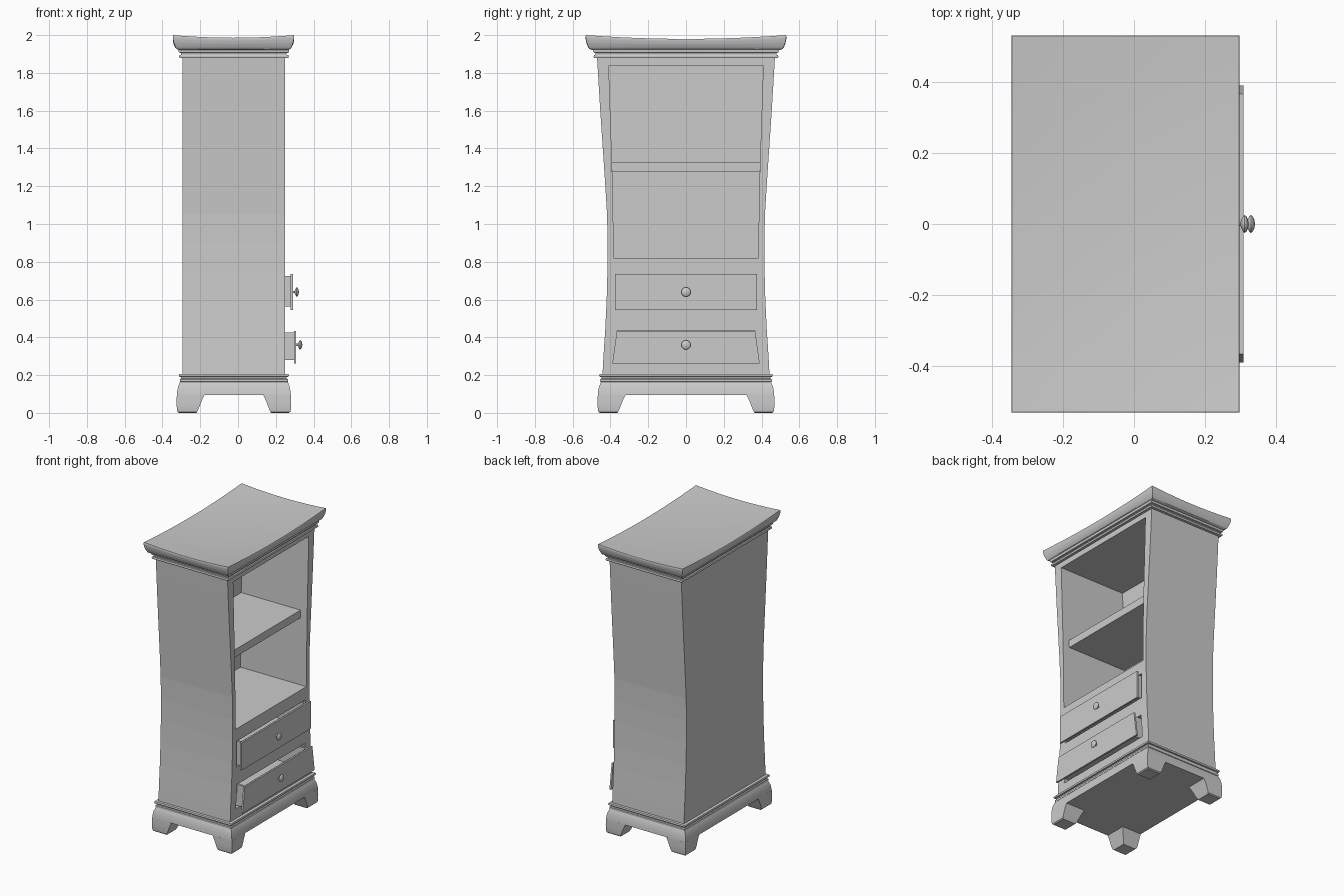
import bpy, bmesh, math
from mathutils import Vector, Matrix

if "Cube" in bpy.data.objects:
    bpy.data.objects.remove(bpy.data.objects["Cube"])

CX = -0.022            # centre of the carcass in x
HX = 0.272             # half depth of the carcass


def finish(bm, name, smooth=True):
    bmesh.ops.recalc_face_normals(bm, faces=bm.faces)
    me = bpy.data.meshes.new(name)
    bm.to_mesh(me)
    bm.free()
    ob = bpy.data.objects.new(name, me)
    bpy.context.collection.objects.link(ob)
    if smooth:
        bpy.ops.object.select_all(action='DESELECT')
        ob.select_set(True)
        bpy.context.view_layer.objects.active = ob
        bpy.ops.object.shade_smooth_by_angle(angle=math.radians(25))
    return ob


def loft(name, rings, smooth=True):
    """Stack of rectangles (x0, x1, y0, y1, z), closed at both ends."""
    bm = bmesh.new()
    loops = [[bm.verts.new(p) for p in ((x0, y0, z), (x1, y0, z), (x1, y1, z), (x0, y1, z))]
             for x0, x1, y0, y1, z in rings]
    for a, b in zip(loops, loops[1:]):
        for i in range(4):
            j = (i + 1) % 4
            bm.faces.new((a[i], a[j], b[j], b[i]))
    bm.faces.new(loops[0][::-1])
    bm.faces.new(loops[-1])
    return finish(bm, name, smooth)


def offset_rings(hy, profile):
    """Moulding profile (outward offset, z) run round the carcass rectangle."""
    return [(CX - HX - d, CX + HX + d, -hy - d, hy + d, z) for d, z in profile]


def box(name, x0, x1, y0, y1, z0, z1):
    return loft(name, [(x0, x1, y0, y1, z0), (x0, x1, y0, y1, z1)], False)


def interp(pts, t):
    for (a, va), (b, vb) in zip(pts, pts[1:]):
        if t <= b:
            return va + (vb - va) * (t - a) / (b - a)
    return pts[-1][1]


def cut(ob, cutters):
    bpy.context.view_layer.objects.active = ob
    for c in cutters:
        c.hide_render = True
        m = ob.modifiers.new("cut", 'BOOLEAN')
        m.operation, m.solver, m.object = 'DIFFERENCE', 'EXACT', c
        bpy.ops.object.modifier_apply(modifier=m.name)
        bpy.data.objects.remove(c)


# carcass with waisted sides
sides = [(.17, .444), (.3, .437), (.45, .427), (.6, .42), (.75, .416), (.9, .415), (1.05, .418),
         (1.2, .427), (1.4, .4405), (1.6, .454), (1.75, .463), (1.92, .473)]
body = loft("cabinet_body", [(CX - HX, CX + HX, -w, w, z) for z, w in sides], False)

# open shelf compartment and the two drawer slots
openings = [[(.82, .384), (1.0, .385), (1.3, .391), (1.6, .401), (1.84, .409)],
            [(.558, .372), (.733, .372)],
            [(.275, .38), (.436, .366)]]
cut(body, [loft("cutter", [(-.25, .35, -w, w, z) for z, w in o], False) for o in openings])

# shelf
loft("shelf", [(-.252, .2, -.39, .39, 1.275), (-.252, .2, -.393, .393, 1.328)], False)

# mouldings above and below the carcass
loft("lower_moulding", offset_rings(.44, [(.0, .16), (.014, .165), (.014, .178), (.008, .182), (.008, .19),
                                          (.018, .192), (.02, .198), (.018, .205), (.0, .207)]))
loft("upper_moulding", offset_rings(.471, [(.0, 1.878), (.016, 1.88), (.018, 1.887), (.016, 1.894), (.008, 1.896),
                                           (.008, 1.905), (.019, 1.908), (.021, 1.916), (.021, 1.93)]))

# cornice with a dished top
bm = bmesh.new()
bmesh.ops.create_cube(bm, size=2)
bmesh.ops.subdivide_edges(bm, edges=bm.edges[:], cuts=11, use_grid_fill=True)
flare = [(0, .018), (.08, .03), (.25, .037), (.5, .044), (.75, .048), (.92, .049), (1, .047)]
for v in bm.verts:
    u, w, t = v.co.x, v.co.y, (v.co.z + 1) / 2
    d = interp(flare, t)
    sag = .014 * (1 - u * u) + .02 * (1 - w * w)
    v.co = (CX - .002 + u * (HX + d), w * (.482 + d), 1.922 + .078 * t - sag * t)
finish(bm, "cornice")

# skirt and bracket feet
skirt = [(.03, .094), (.028, .115), (.023, .14), (.016, .158), (.012, .166)]
loft("base_skirt", offset_rings(.437, skirt))
foot = [(.02, 0, .105), (.027, .006, .108), (.03, .02, .115), (.031, .06, .13), (.03, .096, .147)]
for sx in (-1, 1):
    for sy in (-1, 1):
        rings = []
        for d, z, n in foot:
            x, y = HX + d, .437 + d
            rings.append((CX + sx * x, CX + sx * (HX + .03 - n), sy * y, sy * (.467 - n), z))
        loft("bracket_foot", rings)


def knob(name, x, z):
    prof = [(-.004, .007), (.010, .006), (.013, .014), (.017, .022), (.021, .025),
            (.026, .022), (.030, .014), (.033, .0)]
    bm = bmesh.new()
    vs = [bm.verts.new((a, 0, r)) for a, r in prof]
    es = [bm.edges.new(p) for p in zip(vs, vs[1:])]
    bmesh.ops.spin(bm, geom=vs + es, axis=(1, 0, 0), cent=(0, 0, 0), angle=math.tau, steps=20)
    bmesh.ops.remove_doubles(bm, verts=bm.verts, dist=1e-5)
    bmesh.ops.translate(bm, verts=bm.verts, vec=(x, 0, z))
    finish(bm, name)


def drawer(name, x, z0, z1, w0, w1, knob_z):
    """Pulled-out drawer: front panel, open tray behind it, knob."""
    e = .009
    loft(name + "_front", [(x - .012, x, -w0, w0, z0), (x - .012, x, -w1, w1, z1)], False)
    w = w1 - .02
    tray = box(name + "_tray", -.2, x - .011, -w, w, z0 + 2 * e, z1 - e)
    cut(tray, [box("cutter", -.185, x - .025, -w + .015, w - .015, z0 + 3 * e, z1 + .1)])
    knob(name + "_knob", x, knob_z)


drawer("upper_drawer", .290, .546, .735, .375, .375, .64)
drawer("lower_drawer", .308, .262, .434, .39, .366, .36)
